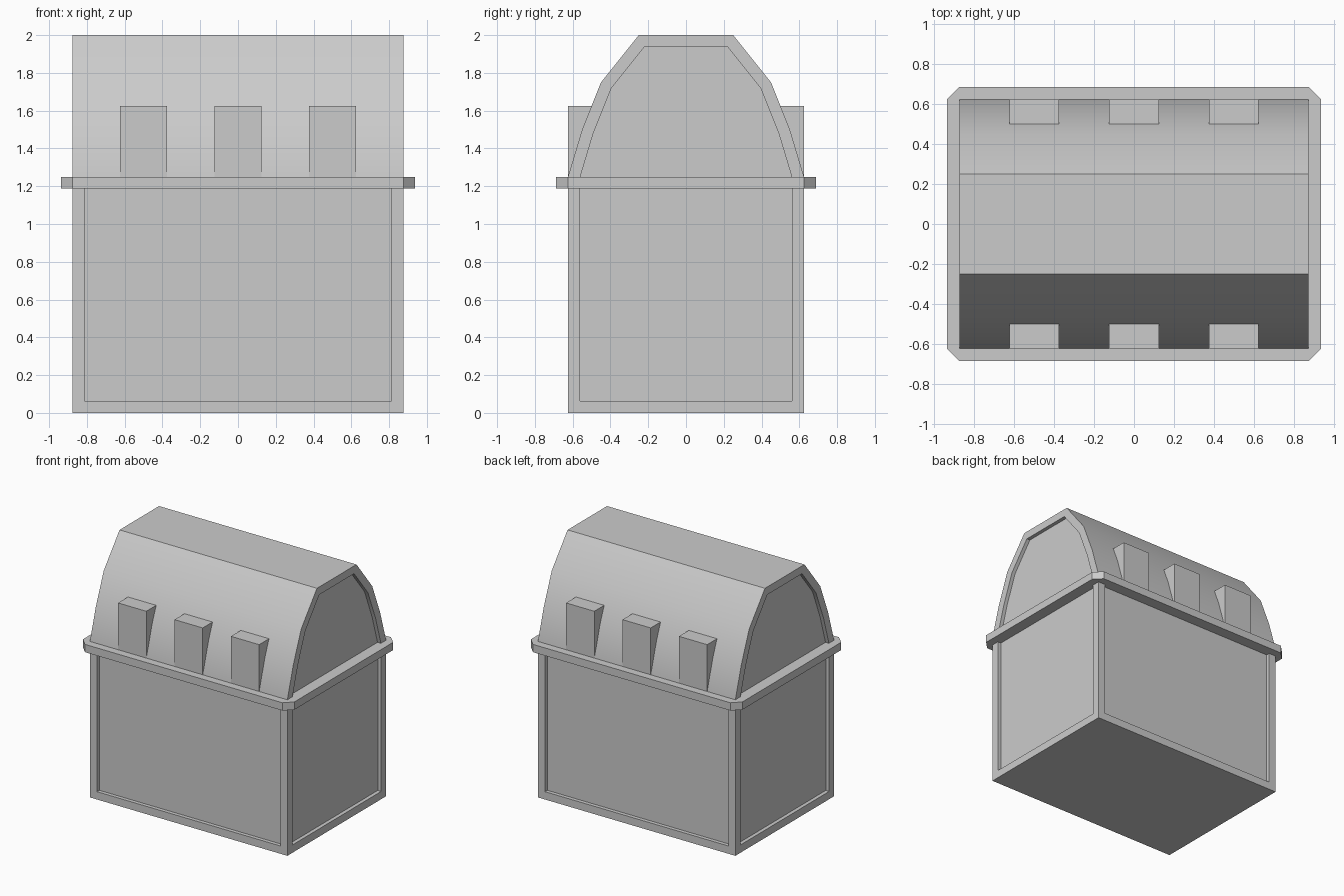
import bpy, bmesh, math
from mathutils import Vector

if "Cube" in bpy.data.objects:
    bpy.data.objects.remove(bpy.data.objects["Cube"])

FRAME, DEPTH = 0.0625, 0.03


def make_prism(name, points, direction, recess=None):
    """Extrude a closed outline; optionally sink framed panels into faces."""
    bm = bmesh.new()
    base = bm.faces.new([bm.verts.new(p) for p in points])
    ext = bmesh.ops.extrude_face_region(bm, geom=[base], use_keep_orig=True)
    bmesh.ops.translate(bm, vec=Vector(direction),
                        verts=[g for g in ext["geom"] if isinstance(g, bmesh.types.BMVert)])
    bmesh.ops.recalc_face_normals(bm, faces=bm.faces)
    bm.normal_update()
    if recess:
        panels = [f for f in bm.faces if recess(f)]
        bmesh.ops.inset_individual(bm, faces=panels, thickness=FRAME, use_even_offset=True)
        bm.normal_update()
        bmesh.ops.inset_individual(bm, faces=panels, thickness=0.0, depth=-DEPTH)
    mesh = bpy.data.meshes.new(name)
    bm.to_mesh(mesh)
    bm.free()
    obj = bpy.data.objects.new(name, mesh)
    bpy.context.collection.objects.link(obj)
    return obj


# Box body with a sunken panel on each side
body = make_prism("body", [(-.875, -.625, 0), (.875, -.625, 0), (.875, .625, 0), (-.875, .625, 0)],
                  (0, 0, 1.25), lambda f: abs(f.normal.z) < 0.5)
for v in body.data.vertices:      # keep the body top hidden inside the rim
    if v.co.z > 1.24:
        v.co.z = 1.22

# Rim with cut corners
X, Y, C = 0.9375, 0.6875, 0.0625
make_prism("rim", [(-X + C, -Y, 1.1875), (X - C, -Y, 1.1875), (X, -Y + C, 1.1875), (X, Y - C, 1.1875),
                   (X - C, Y, 1.1875), (-X + C, Y, 1.1875), (-X, Y - C, 1.1875), (-X, -Y + C, 1.1875)],
           (0, 0, 0.0625))

# Arched lid with sunken end panels
half = [(.625, 1.1875), (.625, 1.25), (.55, 1.5), (.45, 1.75), (.25, 2.0)]
outline = half + [(-y, z) for y, z in reversed(half)]
lid = make_prism("lid", [(-.875, y, z) for y, z in outline], (1.75, 0, 0),
                 lambda f: abs(f.normal.x) > 0.5)
bpy.context.view_layer.objects.active = lid
lid.select_set(True)
bpy.ops.object.shade_smooth_by_angle(angle=math.radians(30))

# Three wedge blocks on each slope of the lid
wedge = [(.625, 1.25), (.625, 1.625), (.5, 1.625), (.55, 1.5)]
for side, label in ((-1, "front"), (1, "back")):
    for i, x in enumerate((-.5, 0, .5), 1):
        make_prism(f"{label}_block_{i}", [(x - .125, side * y, z) for y, z in wedge], (.25, 0, 0))
